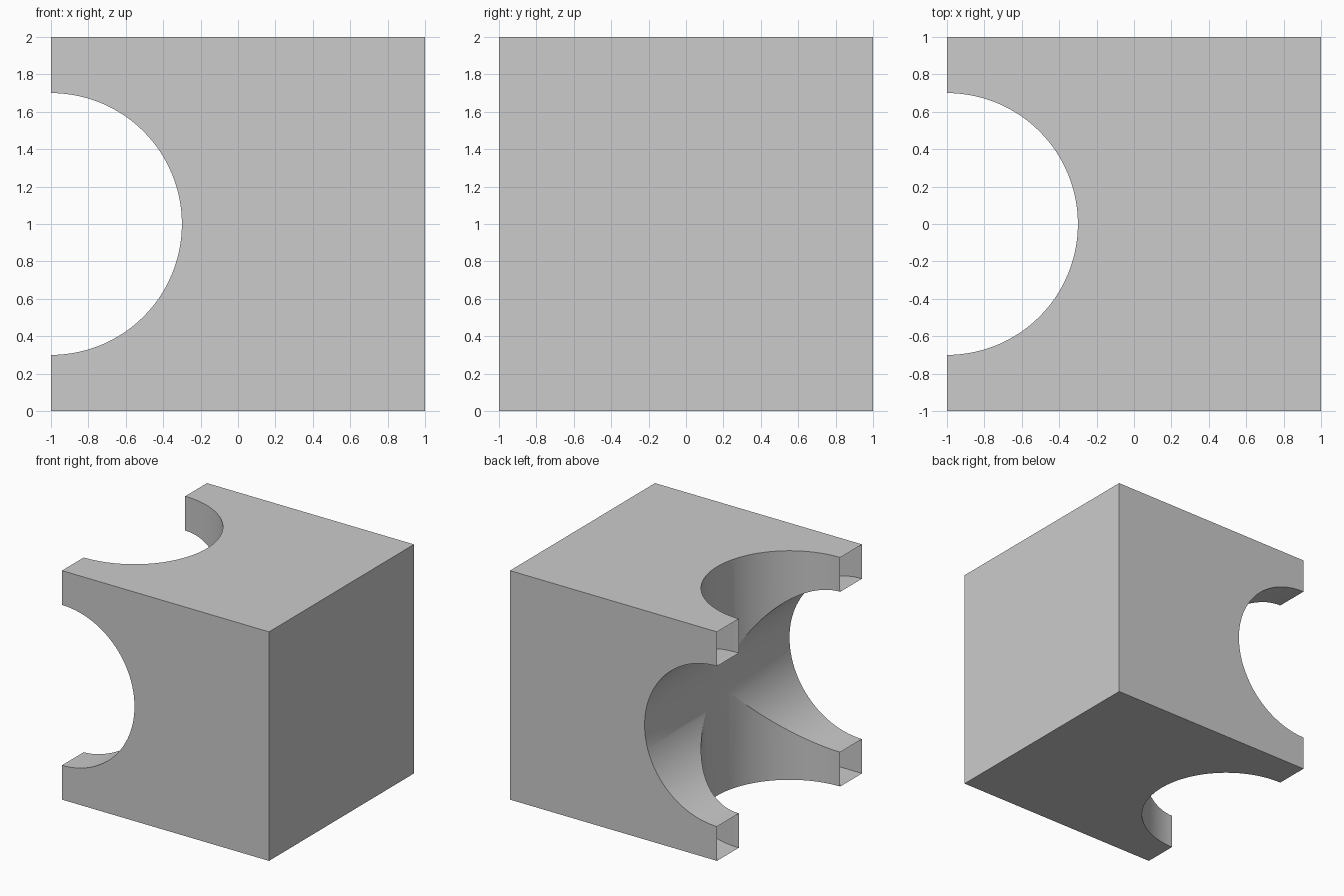
import bpy, bmesh, math

if "Cube" in bpy.data.objects:
    bpy.data.objects.remove(bpy.data.objects["Cube"])

RADIUS = 0.7

# Main cube
bpy.ops.mesh.primitive_cube_add(size=2, location=(0, 0, 1))
block = bpy.context.object
block.name = "notched_block"


def cut_cylinder(name, rotation):
    """Cut a round channel centred on the left face of the block."""
    bpy.ops.mesh.primitive_cylinder_add(
        vertices=128, radius=RADIUS, depth=3, location=(-1, 0, 1), rotation=rotation)
    cutter = bpy.context.object
    cutter.name = name
    bpy.context.view_layer.objects.active = block
    mod = block.modifiers.new(name, 'BOOLEAN')
    mod.operation = 'DIFFERENCE'
    mod.solver = 'EXACT'
    mod.object = cutter
    bpy.ops.object.modifier_apply(modifier=mod.name)
    bpy.data.objects.remove(cutter, do_unlink=True)


# Vertical channel and front-to-back channel
cut_cylinder("vertical_channel", (0, 0, 0))
cut_cylinder("cross_channel", (math.pi / 2, 0, 0))

# Open the four hollow corner ends on the left side
bm = bmesh.new()
bm.from_mesh(block.data)
ends = [f for f in bm.faces if all(abs(v.co.x + 1) < 1e-4 for v in f.verts)]
bmesh.ops.delete(bm, geom=ends, context='FACES')
bm.to_mesh(block.data)
bm.free()

# Smooth curved channels, crisp edges
bpy.ops.object.select_all(action='DESELECT')
block.select_set(True)
bpy.context.view_layer.objects.active = block
bpy.ops.object.shade_smooth_by_angle(angle=math.radians(20))
